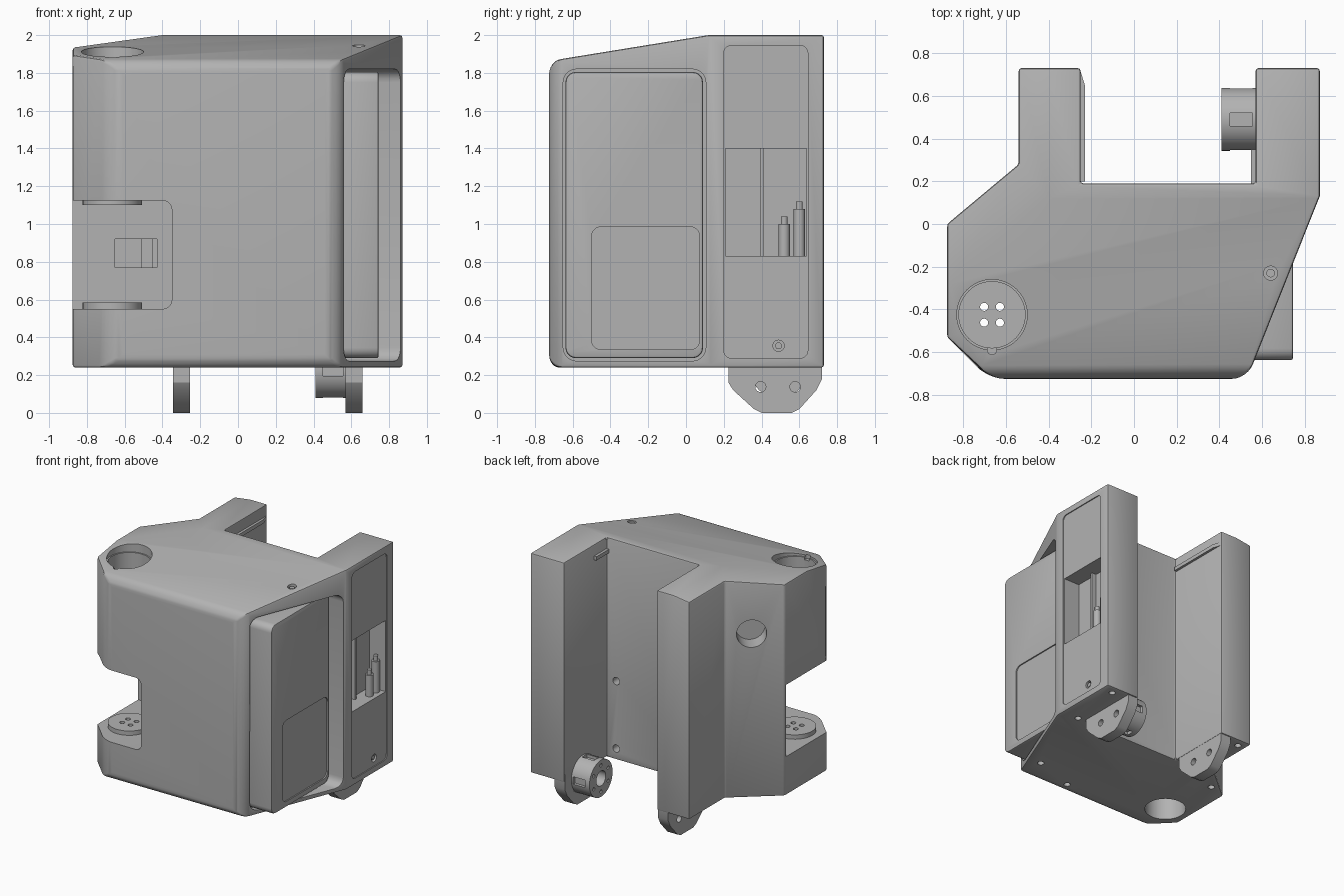
import bpy, bmesh, math
from mathutils import Matrix

old = bpy.data.objects.get("Cube")
if old:
    bpy.data.objects.remove(old, do_unlink=True)

grey = bpy.data.materials.new("housing grey")
grey.use_nodes = True
COLOR = (0.45, 0.45, 0.45, 1)
grey.diffuse_color = COLOR
grey.node_tree.nodes["Principled BSDF"].inputs["Base Color"].default_value = COLOR


def finish(name, bm):
    bmesh.ops.recalc_face_normals(bm, faces=bm.faces)
    mesh = bpy.data.meshes.new(name)
    bm.to_mesh(mesh)
    bm.free()
    ob = bpy.data.objects.new(name, mesh)
    bpy.context.collection.objects.link(ob)
    mesh.materials.append(grey)
    return ob


def prism_bm(pts, axis, lo, hi):
    place = {"x": lambda u, v, h: (h, u, v),
             "y": lambda u, v, h: (u, h, v),
             "z": lambda u, v, h: (u, v, h)}[axis]
    bm = bmesh.new()
    a, b = [[bm.verts.new(place(u, v, h)) for u, v in pts] for h in (lo, hi)]
    bm.faces.new(a)
    bm.faces.new(b[::-1])
    for i in range(len(pts)):
        j = (i + 1) % len(pts)
        bm.faces.new((a[i], a[j], b[j], b[i]))
    return bm


def prism(name, pts, axis, lo, hi):
    return finish(name, prism_bm(pts, axis, lo, hi))


def circle(u, v, r, n=32):
    return [(u + r * math.cos(2 * math.pi * i / n), v + r * math.sin(2 * math.pi * i / n))
            for i in range(n)]


def rrect(u0, u1, v0, v1, r, n=5):
    pts = []
    corners = ((u1 - r, v1 - r), (u0 + r, v1 - r), (u0 + r, v0 + r), (u1 - r, v0 + r))
    for k, (u, v) in enumerate(corners):
        for i in range(n + 1):
            a = math.pi / 2 * (k + i / n)
            pts.append((u + r * math.cos(a), v + r * math.sin(a)))
    return pts


def rect(u0, u1, v0, v1):
    return [(u0, v0), (u1, v0), (u1, v1), (u0, v1)]


def activate(ob):
    bpy.ops.object.select_all(action="DESELECT")
    ob.select_set(True)
    bpy.context.view_layer.objects.active = ob


def cut(ob, pts, axis, lo, hi, matrix=None):
    cutter = prism("cutter", pts, axis, lo, hi)
    if matrix:
        cutter.data.transform(matrix)
    mod = ob.modifiers.new("cut", "BOOLEAN")
    mod.operation, mod.solver, mod.object = "DIFFERENCE", "EXACT", cutter
    activate(ob)
    bpy.ops.object.modifier_apply(modifier=mod.name)
    bpy.data.objects.remove(cutter, do_unlink=True)


# Main housing: footprint with two rear arms, sloping roof
outline = [(-.875, 0), (-.875, -.53), (-.68, -.725), (.53, -.725), (.87, .13), (.87, .73),
           (.57, .73), (.57, .19), (-.25, .19), (-.25, .73), (-.54, .73), (-.54, .28)]
bm = prism_bm(outline, "z", .24, 2)
bmesh.ops.recalc_face_normals(bm, faces=bm.faces)
for co, no in (((0, .12, 2), (0, -.1625, 1)), ((-.4, 0, 2), (-.14, 0, 1))):
    bmesh.ops.bisect_plane(bm, geom=bm.verts[:] + bm.edges[:] + bm.faces[:], dist=1e-5,
                           plane_co=co, plane_no=no, clear_outer=True)
    bmesh.ops.holes_fill(bm, edges=[e for e in bm.edges if e.is_boundary])
bmesh.ops.recalc_face_normals(bm, faces=bm.faces)
front = [e for e in bm.edges if all(v.co.y < -.72 for v in e.verts)]
bmesh.ops.bevel(bm, geom=front, offset=.07, segments=6, profile=.5, affect="EDGES")
sharp = [e for e in bm.edges if e.is_manifold and e.calc_face_angle() > .6]
bmesh.ops.bevel(bm, geom=sharp, offset=.013, segments=2, profile=.5, affect="EDGES")
housing = finish("housing", bm)

# Corner notch, vertical bore and its counterbore
HX, HY = -.665, -.425
cut(housing, rrect(-1.3, -.35, .55, 1.125, .05), "y", -1, -.015)
cut(housing, circle(HX, HY, .155, 48), "z", 0, 2.2)
cut(housing, circle(HX, HY, .165, 48), "z", 1.87, 2.2)
cut(housing, circle(HX, HY - .165, .022, 16), "z", 1.85, 2.2)

# Connector recess in the notch wall
cut(housing, rect(-.65, -.43, .77, .92), "y", -.1, .1)
prism("notch_connector", rect(-.51, -.45, .77, .92), "y", .02, .11)

# Door recess, arm panel and socket opening
cut(housing, rrect(-.65, .105, .275, 1.82, .07), "x", .53, 1)
cut(housing, rrect(.2, .645, .29, 1.945, .04), "x", .862, 1)
cut(housing, rect(.21, .637, .83, 1.4), "x", .72, 1)

# Round window in the rear chamfer
turn = Matrix.Translation((-.69, .155, 1.55)) @ Matrix.Rotation(math.atan2(.28, .335), 4, "Z")
cut(housing, circle(0, 0, .11), "y", -.14, .1, turn)

# Screw holes
for x, z in ((.485, .87), (.485, .33)):
    cut(housing, circle(x, z, .03, 16), "y", .1, .3)
for x, y in ((.5, -.5), (.72, .2), (.77, .66), (.14, -.62), (-.47, .66), (-.72, .05)):
    cut(housing, circle(x, y, .025, 16), "z", .1, .3)
cut(housing, circle(.64, -.23, .033, 20), "z", 1.92, 2.2)
cut(housing, circle(.49, .355, .03, 20), "x", .83, 1)
prism("roof_screw", circle(.64, -.23, .02, 16), "z", 1.9, 1.935)
prism("panel_screw", circle(.49, .355, .018, 16), "x", .82, .855)

# Pivot plates facing each other in the notch
for name, lo, hi in (("lower_pivot", .53, .585), ("upper_pivot", 1.1, 1.15)):
    plate = prism(name, circle(HX, HY, .157, 48), "z", lo, hi)
    for i in (-1, 1):
        for j in (-1, 1):
            cut(plate, circle(HX + .037 * i, HY + .037 * j, .019, 16), "z", 0, 2)

# Side door with a recessed lower hatch
door = prism("side_door", rrect(-.638, .09, .29, 1.805, .055), "x", .5, .745)
mod = door.modifiers.new("soft", "BEVEL")
mod.width, mod.segments, mod.limit_method = .012, 2, "ANGLE"
activate(door)
bpy.ops.object.modifier_apply(modifier=mod.name)
cut(door, rrect(-.5, .072, .335, .985, .05), "x", .735, 1)

# Socket fittings
prism("socket_rib", rect(.395, .413, .83, 1.4), "x", .71, .76)
for y, top in ((.52, 1.0), (.6, 1.08)):
    prism("socket_post", circle(.8, y, .03, 16), "z", .82, top)
    prism("socket_pin", circle(.8, y, .018, 16), "z", top, top + .04)

# Mounting tabs under the arms
tab = [(.225, .3), (.225, .16), (.25, .12), (.36, .02), (.4, 0), (.56, 0), (.6, .02),
       (.69, .12), (.72, .18), (.72, .3)]
for name, lo, hi in (("left_tab", .57, .66), ("right_tab", -.345, -.255)):
    ob = prism(name, tab, "x", lo, hi)
    for y in (.395, .578):
        cut(ob, circle(y, .138, .028, 16), "x", lo - .1, hi + .1)

# Hub on the inside of the left arm
HZ = .225
hub = prism("hub", circle(.49, HZ, .147, 40), "x", .41, .572)
cut(hub, circle(.49, HZ, .06, 24), "x", .3, .54)
for i in range(6):
    a = math.pi / 3 * (i + .5)
    cut(hub, circle(.49 + .105 * math.cos(a), HZ + .105 * math.sin(a), .014, 10), "x", .3, .46)
for s in (-1, 1):
    cut(hub, rect(.46, .52, HZ + s * .15 - .03, HZ + s * .15 + .03), "x", .45, .555)
    cut(hub, rect(.49 + s * .15 - .03, .49 + s * .15 + .03, HZ - .03, HZ + .03), "x", .45, .555)

# Guide rails near the top of the inner arm faces
prism("right_rail", [(-.27, .2), (-.23, .2), (-.23, .65), (-.25, .715), (-.27, .715)], "z", 1.88, 1.91)
prism("left_rail", rect(.548, .59, .18, .35), "z", 1.88, 1.91)

# Smooth rounded surfaces, keep hard edges
for ob in bpy.context.scene.objects:
    if ob.type == "MESH" and grey.name in ob.data.materials:
        activate(ob)
        bpy.ops.object.shade_smooth_by_angle(angle=math.radians(30))
